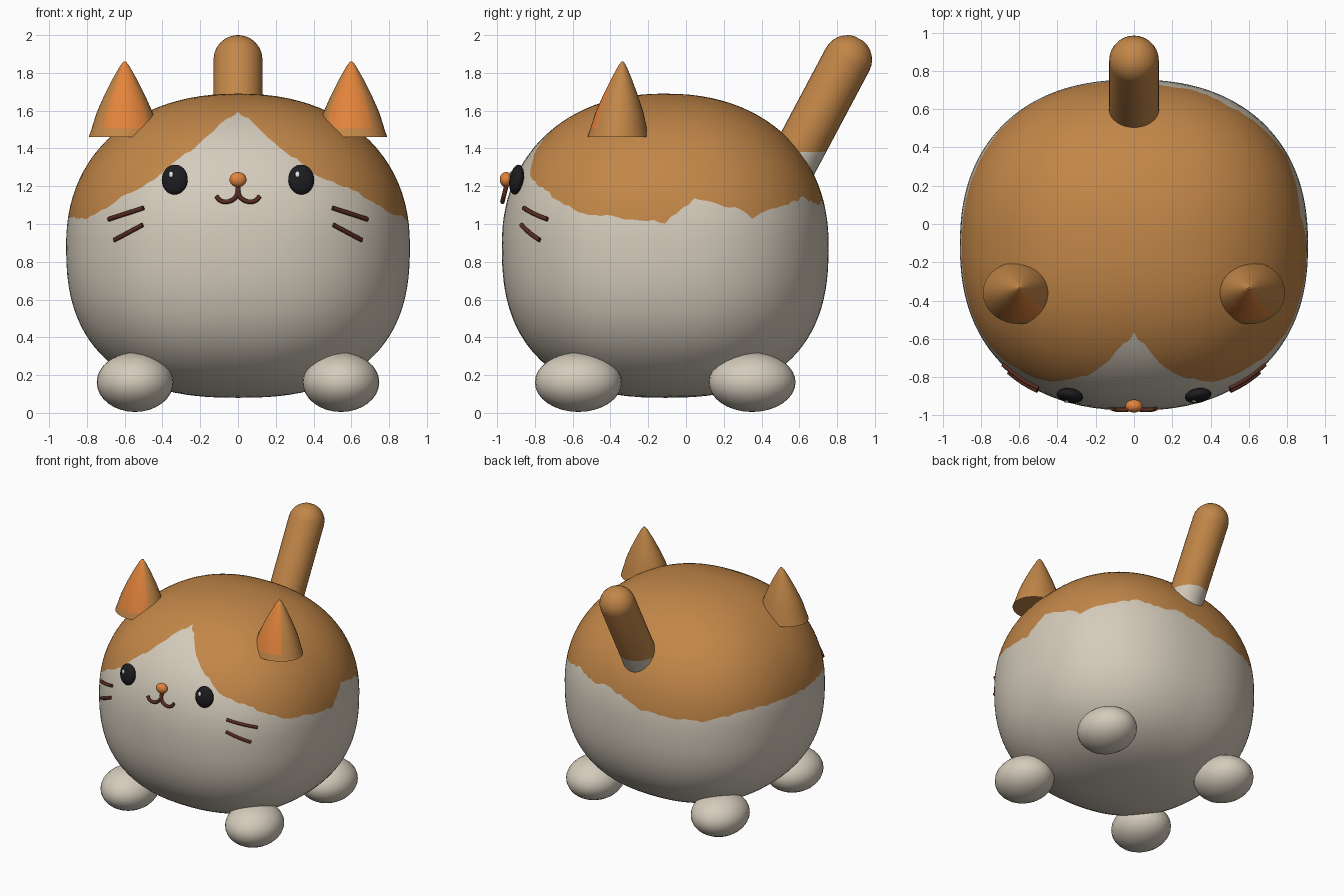
import bpy, bmesh, math, random
from mathutils import Vector, Matrix

if "Cube" in bpy.data.objects:
    bpy.data.objects.remove(bpy.data.objects["Cube"])

random.seed(4)


def material(name, rgb):
    m = bpy.data.materials.new(name)
    m.diffuse_color = (*rgb, 1)
    m.use_nodes = True
    m.node_tree.nodes["Principled BSDF"].inputs["Base Color"].default_value = m.diffuse_color
    return m


CREAM = material("cream fur", (0.66, 0.60, 0.50))
GINGER = material("ginger fur", (0.54, 0.24, 0.065))
PEACH = material("orange skin", (0.76, 0.23, 0.045))
BLACK = material("eye black", (0.012, 0.012, 0.014))
WHITE = material("eye glint", (0.85, 0.85, 0.85))
BROWN = material("dark brown", (0.10, 0.025, 0.014))

# Body dimensions: half sizes and centre of a rounded box-like ball
AX, AY, AZ, CY, CZ, P = 0.91, 0.865, 0.805, -0.11, 0.885, 2.3


def power(dz):
    return 2.2 if dz > 0 else 2.5


def finish(bm, name, mats, angle=40):
    me = bpy.data.meshes.new(name)
    bmesh.ops.recalc_face_normals(bm, faces=bm.faces[:])
    bm.to_mesh(me)
    bm.free()
    for m in mats:
        me.materials.append(m)
    ob = bpy.data.objects.new(name, me)
    bpy.context.collection.objects.link(ob)
    bpy.ops.object.select_all(action='DESELECT')
    bpy.context.view_layer.objects.active = ob
    ob.select_set(True)
    bpy.ops.object.shade_smooth_by_angle(angle=math.radians(angle))
    return ob


def skin(bm, rings):
    """Bridge closed vertex rings into quads, yielding (row, column, face)."""
    for j in range(len(rings) - 1):
        a, b = rings[j], rings[j + 1]
        n = len(a)
        for i in range(n):
            k = (i + 1) % n
            yield j, i, bm.faces.new((a[i], a[k], b[k], b[i]))


def ball(name, loc, size, mat, rot=(0, 0, 0), segs=32):
    bm = bmesh.new()
    bmesh.ops.create_uvsphere(bm, u_segments=segs, v_segments=segs // 2, radius=1)
    m = Matrix.Translation(loc)
    for ang, axis in zip(rot, "XYZ"):
        m = m @ Matrix.Rotation(math.radians(ang), 4, axis)
    bm.transform(m @ Matrix.Diagonal((*size, 1)))
    return finish(bm, name, [mat], 60)


def front_y(x, z):
    """Depth of the body's front surface at x, z."""
    p = power(z - CZ)
    h = (1 - abs((z - CZ) / AZ) ** p) ** (1 / p)
    return CY - AY * max(h ** P - abs(x / AX) ** P, 0) ** (1 / P)


def tube(name, points, radius, mat, smooth=False):
    cu = bpy.data.curves.new(name, 'CURVE')
    cu.dimensions = '3D'
    cu.bevel_depth, cu.bevel_resolution, cu.use_fill_caps = radius, 2, True
    cu.resolution_u = 6
    sp = cu.splines.new('BEZIER')
    sp.bezier_points.add(len(points) - 1)
    for bp, co in zip(sp.bezier_points, points):
        bp.co = co
        bp.handle_left_type = bp.handle_right_type = 'AUTO' if smooth else 'VECTOR'
    cu.materials.append(mat)
    ob = bpy.data.objects.new(name, cu)
    bpy.context.collection.objects.link(ob)
    bpy.ops.object.select_all(action='DESELECT')
    bpy.context.view_layer.objects.active = ob
    ob.select_set(True)
    bpy.ops.object.convert(target='MESH')
    return ob


# Lower edge of the ginger patch: (degrees from the front, height)
EDGE = [(-180, 1.07), (-172, 1.02), (-142, 0.99), (-122, 1.05), (-95, 1.04), (-60, 1.03),
        (-52, 1.07), (-43, 1.15), (-37, 1.19), (-30, 1.26), (-24, 1.345), (-16, 1.44),
        (-8.5, 1.54), (0, 1.595), (9.5, 1.53), (16, 1.43), (24, 1.34), (30, 1.265),
        (36.5, 1.22), (43, 1.19), (51, 1.12), (61, 1.06), (71, 1.04), (90, 1.01),
        (97, 1.09), (100, 1.13), (107, 1.11), (115, 1.08), (120, 1.03), (126, 1.07),
        (135, 1.10), (146, 1.14), (158, 1.10), (166, 1.12), (180, 1.07)]


def edge_height(a):
    for (a0, z0), (a1, z1) in zip(EDGE, EDGE[1:]):
        if a0 <= a <= a1:
            return z0 + (z1 - z0) * (a - a0) / (a1 - a0)


# Body: every column of the grid has one vertex exactly on the patch edge
COLS, LOW, HIGH = 180, 30, 22
bm = bmesh.new()
rings = [[] for _ in range(LOW + HIGH - 1)]
for i in range(COLS):
    deg = -180 + 360 * i / COLS
    a = math.radians(deg)
    s, c = math.sin(a), -math.cos(a)
    r = (abs(s / AX) ** P + abs(c / AY) ** P) ** (-1 / P)
    q = (edge_height(deg) + random.uniform(-0.008, 0.008) - CZ) / AZ
    t_edge = math.asin(q ** 1.1)
    for j in range(1, LOW + HIGH):
        if j <= LOW:
            t = -math.pi / 2 + (t_edge + math.pi / 2) * j / LOW
        else:
            t = t_edge + (math.pi / 2 - t_edge) * (j - LOW) / HIGH
        p = power(t)
        h = math.cos(t) ** (2 / p)
        z = math.copysign(abs(math.sin(t)) ** (2 / p), t)
        rings[j - 1].append(bm.verts.new((s * r * h, CY + c * r * h, CZ + AZ * z)))
for j, i, f in skin(bm, rings):
    f.material_index = int(j >= LOW - 1)
for ring, z, mi in ((rings[0], -AZ, 0), (rings[-1], AZ, 1)):
    pole = bm.verts.new((0, CY, CZ + z))
    for i in range(COLS):
        bm.faces.new((ring[i], ring[(i + 1) % COLS], pole)).material_index = mi
finish(bm, "body", [CREAM, GINGER], 80)

# Tail: tilted rod with a round tip, cream near the root
bm = bmesh.new()
R, LENGTH, N = 0.13, 0.80, 32
profile = [(R, 0), (R, LENGTH)] + [
    (R * math.cos(k * math.pi / 14), LENGTH + R * math.sin(k * math.pi / 14)) for k in range(1, 7)]
rings = [[bm.verts.new((r * math.cos(2 * math.pi * i / N), r * math.sin(2 * math.pi * i / N), z))
          for i in range(N)] for r, z in profile]
list(skin(bm, rings))
bm.faces.new(rings[0])
bm.faces.new(rings[-1])
tilt = math.radians(-28)
axis = Vector((0, -math.sin(tilt), math.cos(tilt)))
root = Vector((0, 0.855, 1.87)) - axis * LENGTH
bm.transform(Matrix.Translation(root) @ Matrix.Rotation(tilt, 4, 'X'))
bmesh.ops.bisect_plane(bm, geom=bm.verts[:] + bm.edges[:] + bm.faces[:],
                       plane_co=(0, 0, 1.38), plane_no=(0, 0, 1))
for f in bm.faces:
    f.material_index = int(f.calc_center_median().z > 1.38)
finish(bm, "tail", [CREAM, GINGER], 40)

EAR = [(1, 0), (0.92, 0.045), (0.78, 0.13), (0.57, 0.22), (0.33, 0.31), (0.12, 0.38), (0.03, 0.40)]
for side, tag in ((-1, "left"), (1, "right")):
    # Ear: bulging cone with an orange wedge at the front
    bm = bmesh.new()
    N = 36
    rings = [[bm.verts.new((side * (0.6 + 0.19 * r * math.sin(2 * math.pi * i / N)),
                            -0.36 + 0.06 * h - 0.163 * r * math.cos(2 * math.pi * i / N),
                            1.46 + h)) for i in range(N)] for r, h in EAR]
    for j, i, f in skin(bm, rings):
        f.material_index = int(j >= 1 and (i < 4 or i >= N - 5))
    bm.faces.new(rings[0])
    bm.faces.new(rings[-1])
    finish(bm, tag + "_ear", [GINGER, PEACH], 45)

    # Feet
    for y, row in ((-0.57, "front"), (0.35, "back")):
        ball(f"{row}_{tag}_foot", (side * 0.545, y, 0.162), (0.203, 0.23, 0.157), CREAM)

    # Eye with a small glint
    ball(tag + "_eye", (side * 0.335, -0.897, 1.235), (0.07, 0.036, 0.08), BLACK,
         (-10, 0, side * 10))
    ball(tag + "_eye_glint", (side * 0.335 - 0.02, -0.928, 1.263), (0.012, 0.006, 0.017), WHITE,
         (-10, 0, 0), 12)

    # Whiskers lying on the cheek
    for part, (x0, z0, x1, z1) in (("upper", (0.50, 1.085, 0.685, 1.025)),
                                   ("lower", (0.505, 0.995, 0.655, 0.915))):
        pts = []
        for k in range(5):
            x, z = x0 + (x1 - x0) * k / 4, z0 + (z1 - z0) * k / 4
            pts.append((side * x, front_y(x, z) - 0.008, z))
        tube(f"{tag}_{part}_whisker", pts, 0.012, BROWN)

    # Half of the mouth
    path = [(0, 1.21), (0, 1.165), (0.025, 1.13), (0.06, 1.118), (0.095, 1.125), (0.115, 1.148)]
    tube(tag + "_mouth", [(side * x, -0.972 + 0.25 * (z - 1.118), z) for x, z in path],
         0.012, BROWN, True)

# Nose
ball("nose", (0, -0.952, 1.235), (0.045, 0.034, 0.04), PEACH)
